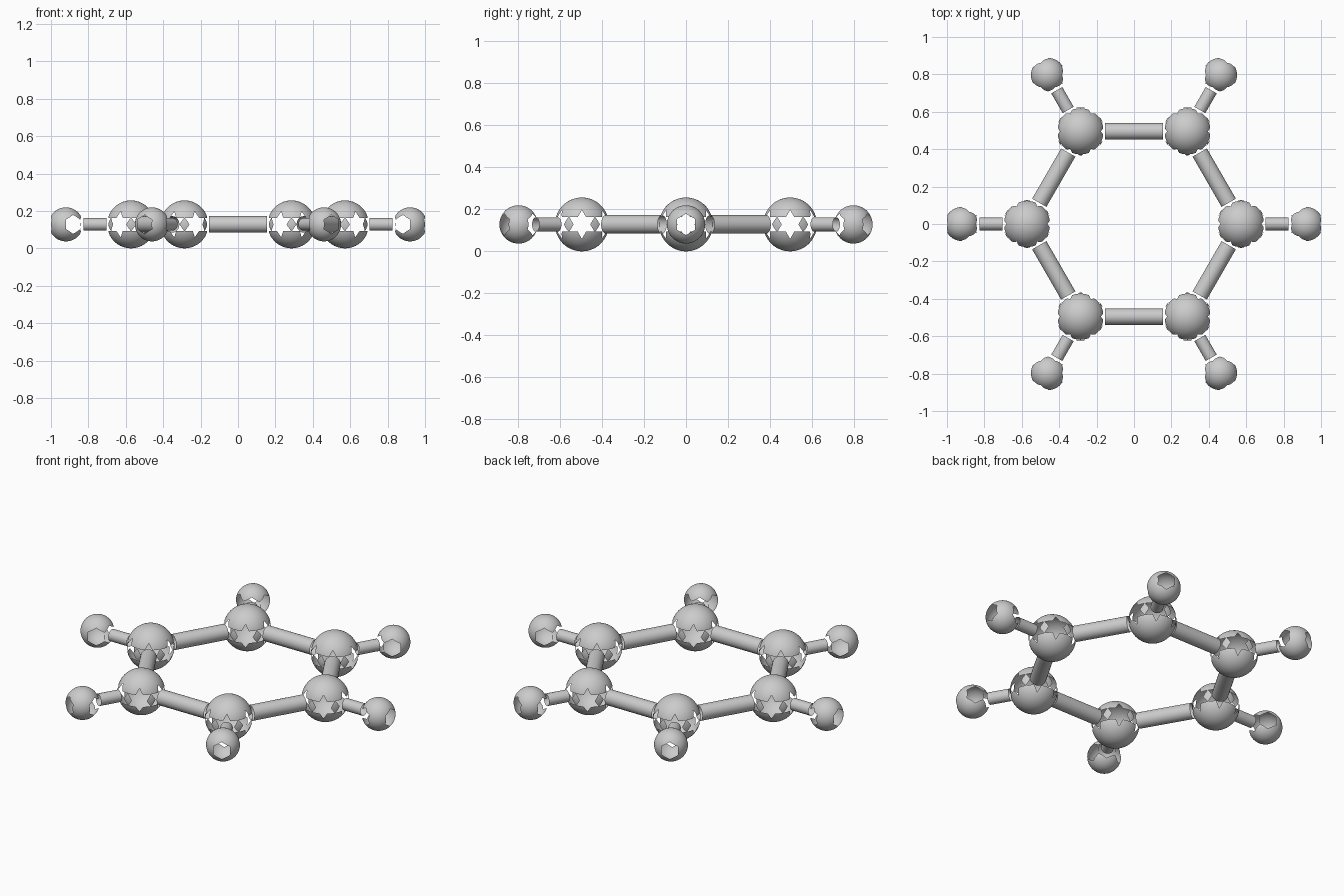
import bpy, bmesh, math
from mathutils import Vector, Matrix

if "Cube" in bpy.data.objects:
    bpy.data.objects.remove(bpy.data.objects["Cube"])

Z = 0.128                    # height of the ring plane
RING, OUTER = 0.572, 0.92    # radii of the two rings of balls
R_BIG, R_SMALL = 0.128, 0.091


def link(name, mesh, loc, rot_z=0):
    ob = bpy.data.objects.new(name, mesh)
    ob.location, ob.rotation_euler = loc, (0, 0, rot_z)
    bpy.context.collection.objects.link(ob)
    return ob


def socket_ball(name, r, hole_angles, size, star):
    """Thin ball shell with star or hexagon sockets around its equator."""
    bm = bmesh.new()
    bmesh.ops.create_icosphere(bm, subdivisions=5, radius=r)
    up = Vector((0, 0, 1))
    turn = 30 if star else 0
    holes = []
    for deg in hole_angles:
        d = Vector((math.cos(math.radians(deg)), math.sin(math.radians(deg)), 0))
        side = up.cross(d)
        norms = [side * math.cos(math.radians(turn + 60 * k)) +
                 up * math.sin(math.radians(turn + 60 * k)) for k in range(6)]
        holes.append((d, norms))
    # score the socket outlines into the shell, only near each socket
    for d, norms in holes:
        for n in norms:
            faces = [f for f in bm.faces if f.calc_center_median().dot(d) > r * 0.7]
            geom = set(faces)
            for f in faces:
                geom.update(f.edges)
                geom.update(f.verts)
            bmesh.ops.bisect_plane(bm, geom=list(geom), dist=1e-6,
                                   plane_co=n * size, plane_no=n)
    # drop the faces inside the outlines
    doomed = []
    for f in bm.faces:
        c = f.calc_center_median()
        for d, norms in holes:
            if c.dot(d) <= 0:
                continue
            v = [c.dot(n) for n in norms]
            if star:
                inside = max(v[0::2]) < size or max(v[1::2]) < size
            else:
                inside = max(v) < size
            if inside:
                doomed.append(f)
                break
    bmesh.ops.delete(bm, geom=doomed, context='FACES')
    for f in bm.faces:
        f.smooth = True
    me = bpy.data.meshes.new(name)
    bm.to_mesh(me)
    bm.free()
    return me


def tube(name, r, length):
    """Open-ended rod lying along x."""
    bm = bmesh.new()
    bmesh.ops.create_cone(bm, cap_ends=False, segments=24, radius1=r, radius2=r,
                          depth=length, matrix=Matrix.Rotation(math.pi / 2, 4, 'Y'))
    for f in bm.faces:
        f.smooth = True
    me = bpy.data.meshes.new(name)
    bm.to_mesh(me)
    bm.free()
    return me


big = socket_ball("large_ball", R_BIG, range(0, 360, 60), 0.0345, True)
small = socket_ball("small_ball", R_SMALL, (0, 120, 180, 240), 0.044, False)
ring_rod = tube("ring_rod", 0.044, 0.31)
spoke_rod = tube("spoke_rod", 0.034, 0.122)

# six-fold ring of balls and rods
for i in range(6):
    a = i * math.pi / 3
    m = a + math.pi / 6
    out = Vector((math.cos(a), math.sin(a), 0))
    mid = Vector((math.cos(m), math.sin(m), 0)) * RING * math.cos(math.pi / 6)
    lift = Vector((0, 0, Z))
    link(f"large_ball_{i}", big, out * RING + lift, a)
    link(f"small_ball_{i}", small, out * OUTER + lift, a)
    link(f"spoke_rod_{i}", spoke_rod, out * 0.765 + lift, a)
    link(f"ring_rod_{i}", ring_rod, mid + lift, m + math.pi / 2)
